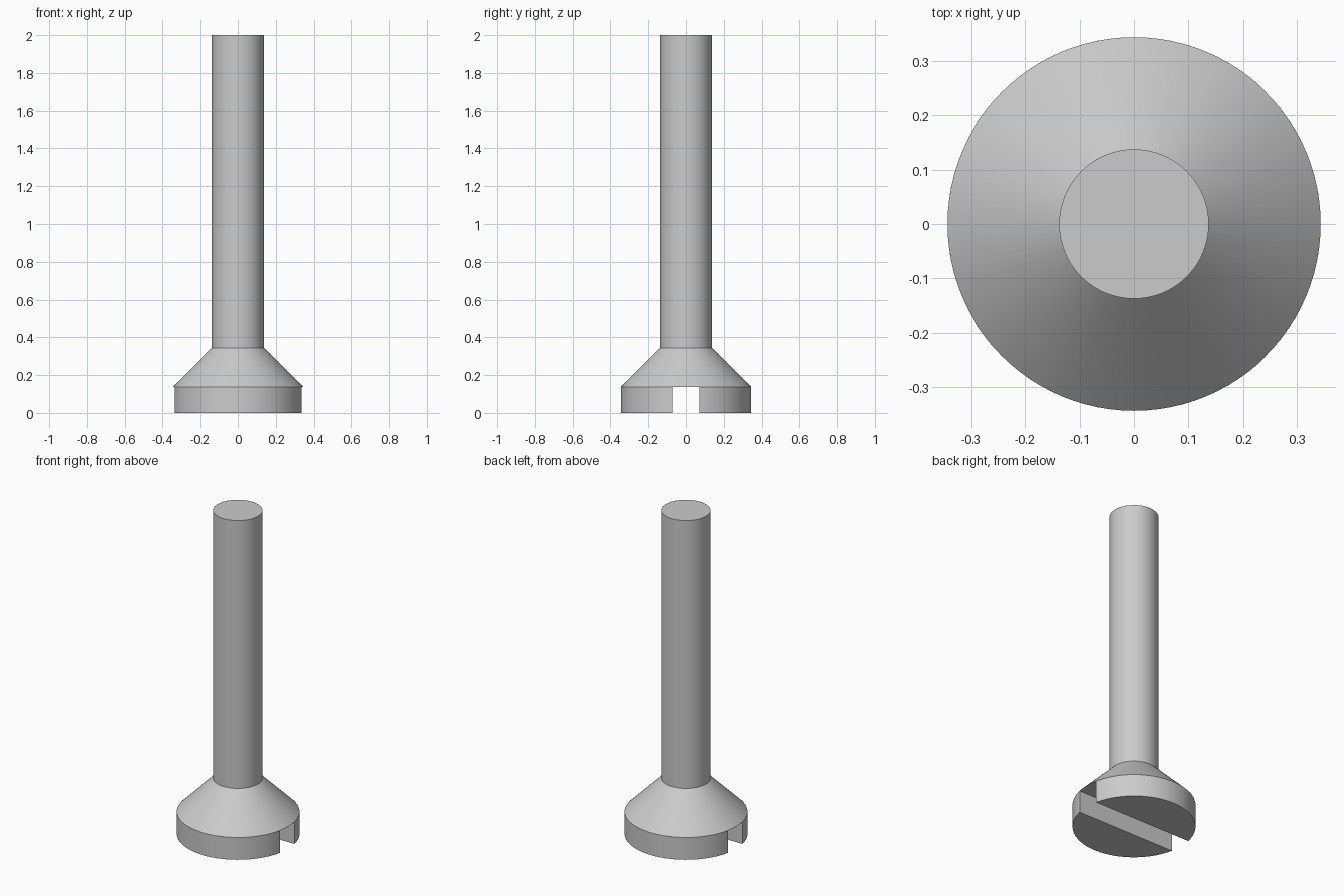
import bpy
import bmesh
from math import radians

# Remove the default cube
cube = bpy.data.objects.get("Cube")
if cube:
    bpy.data.objects.remove(cube, do_unlink=True)

SHANK_R = 0.1375
HEAD_R = 0.344
RIM_Z = 0.138
SLOT_WIDTH = 0.143
SIDES = 96

steel = bpy.data.materials.new("grey steel")
steel.use_nodes = True
grey = (0.6, 0.6, 0.6, 1)
steel.diffuse_color = grey
steel.node_tree.nodes["Principled BSDF"].inputs["Base Color"].default_value = grey


def lathe(name, profile):
    """Closed solid turned from (radius, z) points, bottom to top."""
    bm = bmesh.new()
    rings = []
    for radius, z in profile:
        ring = bmesh.ops.create_circle(bm, segments=SIDES, radius=radius)["verts"]
        for v in ring:
            v.co.z = z
        rings.append(ring)
    for low, high in zip(rings, rings[1:]):
        for i in range(SIDES):
            j = (i + 1) % SIDES
            bm.faces.new((low[i], low[j], high[j], high[i]))
    bm.faces.new(rings[0])
    bm.faces.new(rings[-1])
    bmesh.ops.recalc_face_normals(bm, faces=bm.faces)
    mesh = bpy.data.meshes.new(name)
    bm.to_mesh(mesh)
    bm.free()
    mesh.materials.append(steel)
    obj = bpy.data.objects.new(name, mesh)
    bpy.context.collection.objects.link(obj)
    return obj


# Screw standing on its head: rim, countersunk cone and shank
screw = lathe("countersunk_screw", [
    (HEAD_R, 0), (HEAD_R, RIM_Z), (SHANK_R, RIM_Z + HEAD_R - SHANK_R), (SHANK_R, 2)])

# Driver slot running across the head, as deep as the rim
bpy.ops.mesh.primitive_cube_add(size=1)
cutter = bpy.context.object
cutter.name = "slot_cutter"
cutter.scale = (1, SLOT_WIDTH, 0.4)
cutter.location.z = RIM_Z - 0.0005 - 0.2
cutter.hide_render = True
cutter.data.materials.append(steel)

bpy.ops.object.select_all(action="DESELECT")
screw.select_set(True)
bpy.context.view_layer.objects.active = screw
slot = screw.modifiers.new("driver slot", "BOOLEAN")
slot.operation = "DIFFERENCE"
slot.solver = "EXACT"
slot.object = cutter
bpy.ops.object.modifier_apply(modifier=slot.name)
bpy.data.objects.remove(cutter, do_unlink=True)

# Smooth round sides with crisp edges
bpy.ops.object.shade_smooth_by_angle(angle=radians(30))
